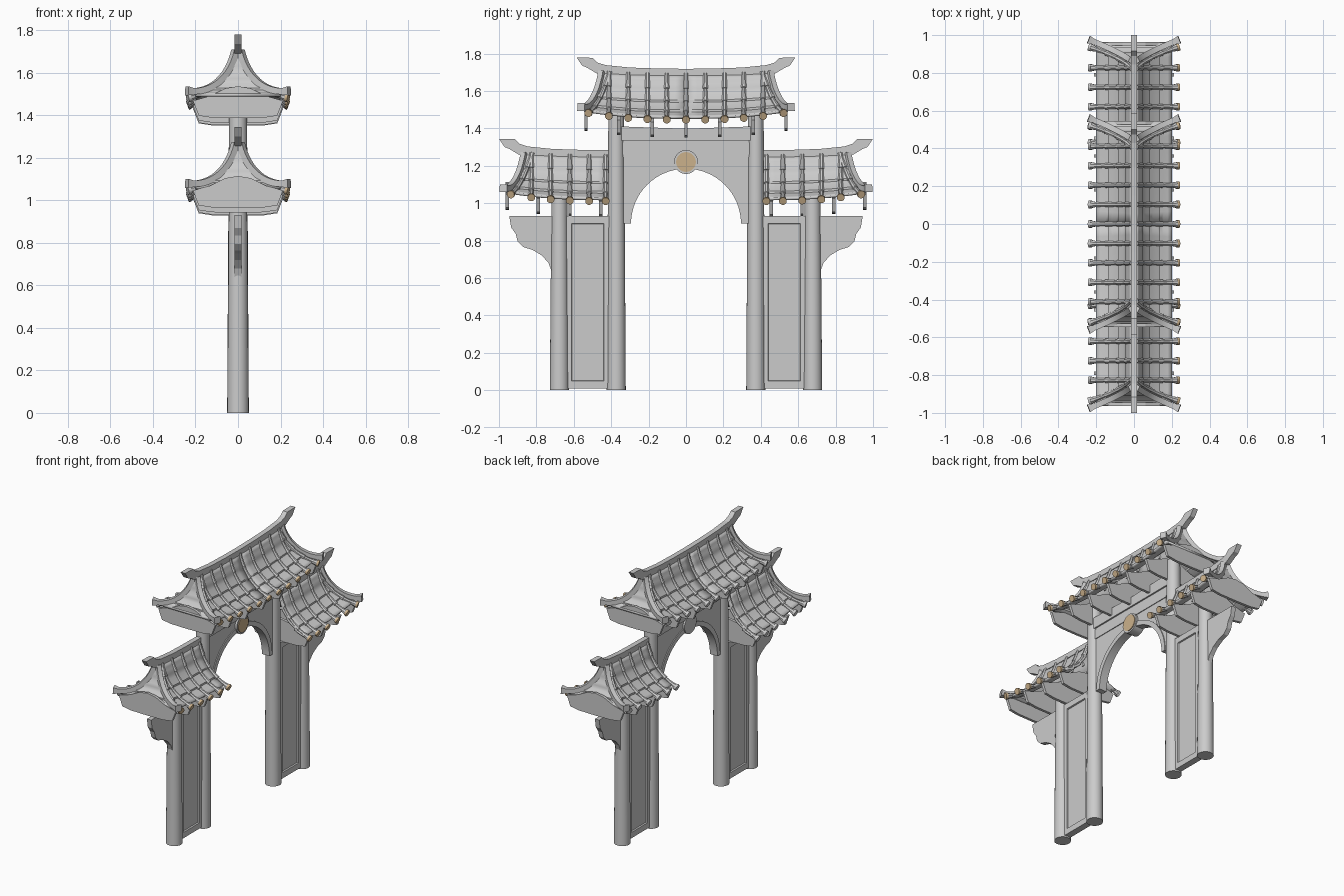
import bpy, bmesh, math
from mathutils import Vector

if "Cube" in bpy.data.objects:
    bpy.data.objects.remove(bpy.data.objects["Cube"])

brown = bpy.data.materials.new("brown")
brown.diffuse_color = (0.6, 0.44, 0.26, 1)
brown.use_nodes = True
brown.node_tree.nodes["Principled BSDF"].inputs["Base Color"].default_value = brown.diffuse_color


def finish(name, bm, mat=None, smooth=True, solid=0):
    bmesh.ops.recalc_face_normals(bm, faces=bm.faces)
    me = bpy.data.meshes.new(name)
    bm.to_mesh(me)
    bm.free()
    ob = bpy.data.objects.new(name, me)
    bpy.context.collection.objects.link(ob)
    if mat:
        me.materials.append(mat)
    if solid:
        m = ob.modifiers.new("thickness", 'SOLIDIFY')
        m.thickness, m.offset = solid, 0
    if smooth:
        bpy.ops.object.select_all(action='DESELECT')
        bpy.context.view_layer.objects.active = ob
        ob.select_set(True)
        bpy.ops.object.shade_smooth_by_angle(angle=math.radians(35))
    return ob


def prism(bm, pts, place, a, b):
    """Extrude a 2D outline from a to b; place(p, q, depth) gives 3D."""
    r0 = [bm.verts.new(place(p, q, a)) for p, q in pts]
    r1 = [bm.verts.new(place(p, q, b)) for p, q in pts]
    bm.faces.new(r0)
    bm.faces.new(r1[::-1])
    for i in range(len(pts)):
        j = (i + 1) % len(pts)
        bm.faces.new((r0[i], r0[j], r1[j], r1[i]))


def tube(bm, pts, radii, n=8):
    rings = []
    for i, (p, r) in enumerate(zip(pts, radii)):
        t = (pts[min(i + 1, len(pts) - 1)] - pts[max(i - 1, 0)]).normalized()
        side = t.cross(Vector((0, 0, 1))).normalized()
        up = side.cross(t)
        ang = [2 * math.pi * (k + 0.5) / n for k in range(n)]
        rings.append([bm.verts.new(p + r * (side * math.cos(a) + up * math.sin(a))) for a in ang])
    for A, B in zip(rings, rings[1:]):
        for k in range(n):
            bm.faces.new((A[k], A[(k + 1) % n], B[(k + 1) % n], B[k]))
    bm.faces.new(rings[0])
    bm.faces.new(rings[-1][::-1])


def disc(name, y, z, r, x0, x1, mat=None, n=32):
    bm = bmesh.new()
    pts = [(y + r * math.cos(2 * math.pi * i / n), z + r * math.sin(2 * math.pi * i / n)) for i in range(n)]
    prism(bm, pts, lambda p, q, d: (d, p, q), x0, x1)
    finish(name, bm, mat)


# Concave roof surface, in local coordinates of one roof half
def surf(y, v, lift=0):
    a, b, c = (1 - v) ** 2, 2 * v * (1 - v), v * v
    x = a * 0.012 + b * 0.05 + c * 0.2
    z = a * 1.68 + b * 1.51 + c * 1.445
    z += (0.02 + 0.018 * v) * abs(y / 0.545) ** 2.5 + lift
    return Vector((x, y, z))


def hip_y(v):
    return 0.45 + 0.095 * v ** 1.3


def half_roof(label, s, off, dz, rib_ys, board_ys):
    def put(p, sx=1):
        return Vector((p.x * sx, s * (p.y + off), p.z + dz))

    # overlapping tile courses, closed by a concave hip end
    rows = []
    for k in range(4):
        for j in range(4):
            rows.append(((k + j / 3) / 4, 0.012 * j / 3))
    bm = bmesh.new()
    grid = []
    n = 8
    for v, l in rows:
        h = hip_y(v)
        right = [bm.verts.new(put(surf(h * i / n, v, l))) for i in range(n + 1)]
        left = [bm.verts.new(put(surf(h * i / n, v, l), -1)) for i in range(n + 1)]
        grid.append(right + left[::-1])
    for A, B in zip(grid, grid[1:]):
        for i in range(len(A) - 1):
            bm.faces.new((A[i], A[i + 1], B[i + 1], B[i]))
    finish(label + "_roof_tiles", bm, solid=0.014)

    # round ribs with flared joints, and their end caps
    bm, caps = bmesh.new(), {1: bmesh.new(), -1: bmesh.new()}
    for sx in (1, -1):
        for y0, y1 in rib_ys:
            pts, rad = [], []
            for k in range(4):
                for j in range(4):
                    v = 1.1 * (k + j / 3.1) / 4
                    pts.append(put(surf(y0 + (y1 - y0) * v, v, 0.014), sx))
                    rad.append(0.011 + 0.0045 * j / 3)
            rad[-1] = 0.02
            tube(bm, pts, rad)
            e = pts[-1]
            d = (pts[-1] - pts[-2]).normalized()
            tube(caps[sx], [e - d * 0.003, e + d * 0.01], [0.021, 0.021], 12)
    finish(label + "_roof_ribs", bm)
    finish(label + "_rib_caps_right", caps[1], brown)
    finish(label + "_rib_caps_left", caps[-1])

    # square hip ridges curling up at the corner
    bm = bmesh.new()
    for sx in (1, -1):
        pts, rad = [], []
        for i in range(13):
            v = 1.13 * i / 12
            pts.append(put(surf(hip_y(v), v, 0.012 + 0.018 * v ** 4), sx))
            rad.append(0.021 if i < 12 else 0.03)
        tube(bm, pts, rad, 4)
    finish(label + "_hip_ridges", bm)

    # main ridge with upturned end
    ridge = [(0, 1.665), (0.3, 1.672), (0.43, 1.68), (0.48, 1.695), (0.53, 1.725), (0.555, 1.735),
             (0.585, 1.779), (0.5, 1.777), (0.475, 1.752), (0.43, 1.738), (0.3, 1.725), (0.15, 1.72), (0, 1.718)]
    bm = bmesh.new()
    prism(bm, ridge, lambda p, q, d: (d, s * (p + off), q + dz), -0.017, 0.017)
    finish(label + "_main_ridge", bm, smooth=False)

    # bracket boards under the eaves
    half = [(0.0, 1.35), (0.12, 1.352), (0.185, 1.362), (0.212, 1.432), (0.13, 1.455), (0.06, 1.49), (0.0, 1.5)]
    outline = half + [(-x, z) for x, z in half[-2:0:-1]]
    bm = bmesh.new()
    for y in board_ys:
        l = dz + 0.038 * (y / 0.545) ** 2.5 + (0.012 if dz else 0)
        prism(bm, outline, lambda p, q, d: (p, s * (d + off), q + l), y - 0.009, y + 0.009)
    finish(label + "_eave_boards", bm, smooth=False)


ribs = [(0.103 * k, 0.103 * k) for k in range(5)] + [(0.405, 0.51)]
half_roof("upper_north", 1, 0, 0, ribs, [0, 0.18, 0.36, 0.535])
half_roof("upper_south", -1, 0, 0, ribs[1:], [0.18, 0.36, 0.535])
low_ribs = [(0.015, 0.015)] + ribs[1:]
for s, side in ((1, "north"), (-1, "south")):
    half_roof("lower_" + side, s, 0.415, -0.435, low_ribs, [0.04, 0.205, 0.375, 0.54])

    # tapered columns
    for name, y, h in (("inner", 0.373, 1.5), ("outer", 0.677, 1.1)):
        bpy.ops.mesh.primitive_cone_add(vertices=24, radius1=0.051, radius2=0.042, depth=h,
                                        location=(0, s * y, h / 2))
        bpy.context.object.name = f"{name}_column_{side}"
        bpy.ops.object.shade_smooth_by_angle()

    # wall with recessed panels on both faces
    bm = bmesh.new()
    prism(bm, [(0.4, 0.01), (0.65, 0.01), (0.65, 0.93), (0.4, 0.93)],
          lambda p, q, d: (d, s * p, q), -0.022, 0.022)
    bmesh.ops.recalc_face_normals(bm, faces=bm.faces)
    faces = [f for f in bm.faces if abs(f.normal.x) > 0.9]
    bmesh.ops.inset_individual(bm, faces=faces, thickness=0.055)
    bmesh.ops.inset_individual(bm, faces=faces, thickness=0.004, depth=-0.009)
    finish("panel_wall_" + side, bm, smooth=False)

    # curved bracket beyond the outer column
    bm = bmesh.new()
    prism(bm, [(0.65, 0.93), (0.945, 0.93), (0.935, 0.87), (0.91, 0.835), (0.9, 0.795), (0.87, 0.765),
               (0.82, 0.75), (0.77, 0.72), (0.735, 0.68), (0.72, 0.64), (0.65, 0.62)],
          lambda p, q, d: (d, s * p, q), -0.016, 0.016)
    finish("outer_bracket_" + side, bm, smooth=False)


# arched spandrel between the inner columns, with a raised rim
def arch(name, r, outer, t):
    arc = [(r * math.cos(math.pi * i / 32), 0.89 + r * math.sin(math.pi * i / 32)) for i in range(33)]
    bm = bmesh.new()
    prism(bm, arc + outer, lambda p, q, d: (d, p, q), -t, t)
    finish(name, bm)


arch("arch_wall", 0.296, [(-0.35, 0.89), (-0.35, 1.41), (0, 1.395), (0.35, 1.41), (0.35, 0.89)], 0.022)
arch("arch_rim", 0.294, [(0.325 * math.cos(a), 0.89 + 0.325 * math.sin(a))
                         for a in [math.pi * (1 - i / 32) for i in range(33)]], 0.028)

# cross beams over the arch
bm = bmesh.new()
prism(bm, [(-0.35, 1.26), (0.35, 1.26), (0.35, 1.325), (-0.35, 1.325)], lambda p, q, d: (d, p, q), -0.027, 0.027)
prism(bm, [(-0.35, 1.335), (0.35, 1.335), (0.35, 1.41), (0, 1.398), (-0.35, 1.41)],
      lambda p, q, d: (d, p, q), -0.032, 0.032)
finish("arch_beams", bm, smooth=False)

# round medallion
disc("medallion_rim", 0, 1.22, 0.064, -0.034, 0.036)
disc("medallion_face", 0, 1.22, 0.053, 0.02, 0.041, brown)
